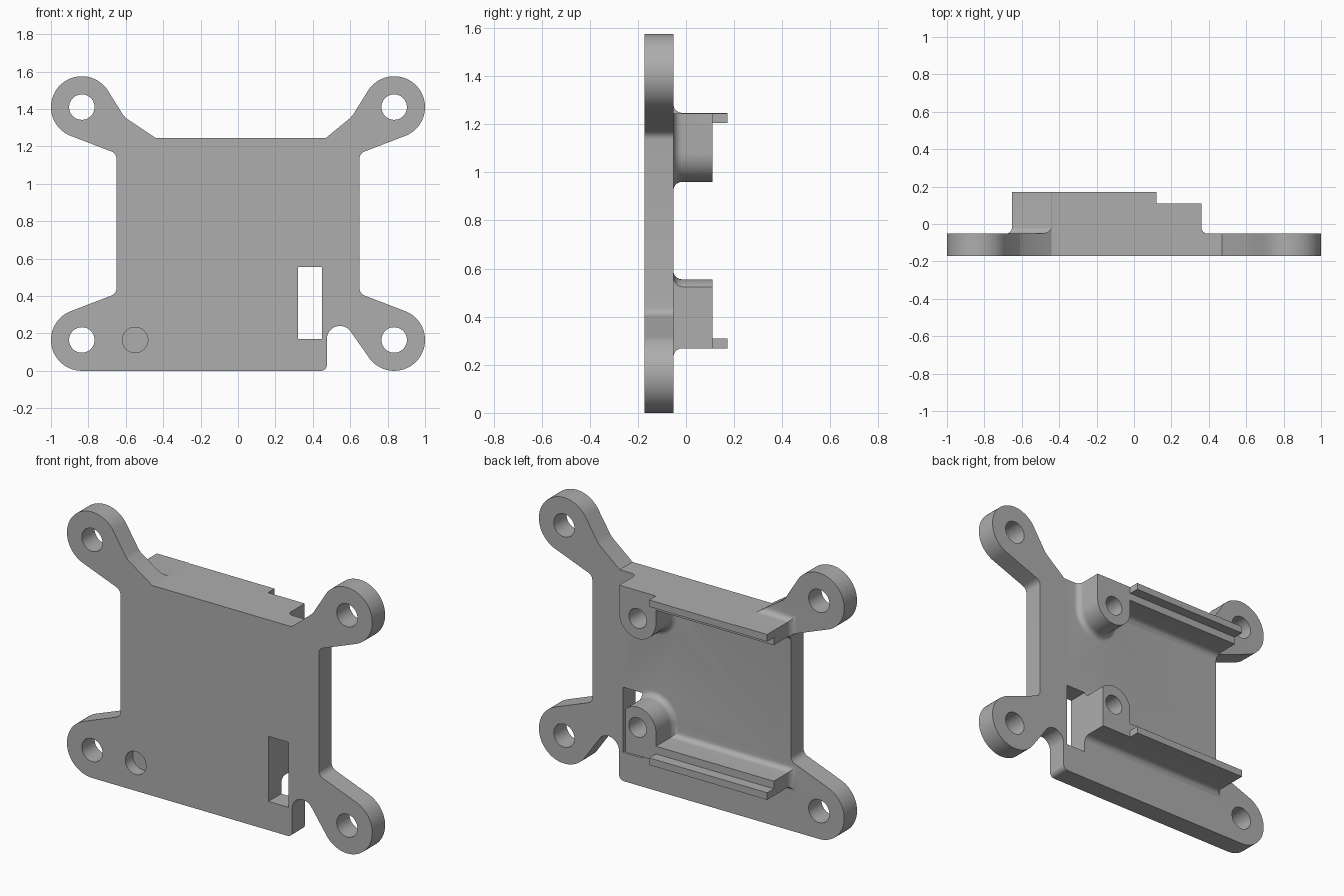
import bpy
import bmesh
from math import sin, cos, radians
from mathutils import Vector

if "Cube" in bpy.data.objects:
    bpy.data.objects.remove(bpy.data.objects["Cube"], do_unlink=True)

# Main dimensions
FRONT, PLATE_BACK, BOSS_BACK, LIP_BACK = -0.172, -0.052, 0.11, 0.172
EAR_X, EAR_LOW, EAR_HIGH, EAR_R, HOLE_R = 0.835, 0.165, 1.41, 0.165, 0.068
BOSS_X, BOSS_Z, BOSS_R = 0.24, 1.08, 0.12
MIRROR_Z = 1.515     # upper z + lower z of the two rails
FILLET = 0.035

grey = bpy.data.materials.new("plain grey")
grey.use_nodes = True
grey.diffuse_color = (0.42, 0.42, 0.42, 1)
grey.node_tree.nodes["Principled BSDF"].inputs["Base Color"].default_value = grey.diffuse_color


def arc(x, z, r, start, end, steps=24):
    angles = [radians(start + (end - start) * i / steps) for i in range(steps + 1)]
    return [(x + r * cos(a), z + r * sin(a)) for a in angles]


def flip_x(points):
    return [(-x, z) for x, z in reversed(points)]


def offset(loop, d):
    """Grow a counter-clockwise loop outwards by d with mitred corners."""
    pts = [Vector(p) for p in loop]
    out = []
    for i, p in enumerate(pts):
        a = (p - pts[i - 1]).normalized()
        b = (pts[(i + 1) % len(pts)] - p).normalized()
        na, nb = Vector((a.y, -a.x)), Vector((b.y, -b.x))
        out.append(p + (na + nb) * (d / (1 + na.dot(nb))))
    return out


def loft(name, levels):
    """Solid through matching x-z loops, each placed at its own y."""
    bm = bmesh.new()
    rings = [[bm.verts.new((x, y, z)) for x, z in loop] for y, loop in levels]
    for low, high in zip(rings, rings[1:]):
        for i in range(len(low)):
            bm.faces.new((low[i - 1], low[i], high[i], high[i - 1]))
    bm.faces.new(rings[0])
    bm.faces.new(rings[-1])
    bmesh.ops.recalc_face_normals(bm, faces=bm.faces)
    mesh = bpy.data.meshes.new(name)
    bm.to_mesh(mesh)
    bm.free()
    obj = bpy.data.objects.new(name, mesh)
    bpy.context.collection.objects.link(obj)
    mesh.materials.append(grey)
    return obj


def prism(name, loop, y0, y1):
    return loft(name, [(y0, loop), (y1, loop)])


def box(name, x0, x1, z0, z1, y0, y1):
    return prism(name, [(x0, z0), (x1, z0), (x1, z1), (x0, z1)], y0, y1)


def disc(name, x, z, r, y0, y1):
    return prism(name, arc(x, z, r, 0, 360, 48)[:-1], y0, y1)


def combine(target, tool, operation):
    bpy.context.view_layer.objects.active = target
    mod = target.modifiers.new("combine", 'BOOLEAN')
    mod.operation, mod.solver, mod.object = operation, 'EXACT', tool
    bpy.ops.object.modifier_apply(modifier=mod.name)
    bpy.data.objects.remove(tool, do_unlink=True)


# Plate outline with four ears, counter-clockwise from the bottom
right_side = (
    arc(EAR_X, EAR_LOW, EAR_R, 212, 431, 40)
    + arc(0.69, 0.44, 0.04, 251, 180, 6)
    + arc(0.69, 1.135, 0.04, 180, 109, 6)
    + arc(EAR_X, EAR_HIGH, EAR_R, -71, 148, 40)
    + [(0.617, 1.372), (0.6, 1.352)])
left_side = flip_x(
    arc(EAR_X, EAR_LOW, EAR_R, -90, 71, 32) + right_side[41:])
outline = (
    arc(0.445, 0.03, 0.03, 270, 360, 6)
    + arc(0.545, 0.17, 0.07, 180, 32, 16)
    + right_side + [(0.47, 1.245), (-0.44, 1.245)] + left_side)

# Mounting plate blank, later trimmed to the outline
plate = box("mounting_plate", -1.2, 1.2, -0.2, 1.8, FRONT, PLATE_BACK)

# Rails with rounded bosses, flared where they meet the plate
upper = [(-0.652, 1.247), (-0.652, 1.16), (BOSS_X - BOSS_R, 1.16)]
upper += arc(BOSS_X, BOSS_Z, BOSS_R, 180, 360)
upper += [(BOSS_X + BOSS_R, 1.247)]
lower = [(x, MIRROR_Z - z) for x, z in reversed(upper)]
for name, loop in (("upper_rail", upper), ("lower_rail", lower)):
    levels = [(PLATE_BACK - 0.05, offset(loop, FILLET))]
    for step in range(9):
        a = radians(90 * step / 8)
        levels.append((PLATE_BACK + FILLET * (1 - cos(a)),
                       offset(loop, FILLET * (1 - sin(a)))))
    levels.append((LIP_BACK, loop))
    combine(plate, loft(name, levels), 'UNION')

# Trim everything to the outline
combine(plate, prism("trim", outline, -0.4, 0.4), 'INTERSECT')

# Step down behind the thin lips, and across the bosses
cutters = [
    box("lip_step", -1, 1, MIRROR_Z - 1.205, 1.205, BOSS_BACK, 0.4),
    box("boss_step", BOSS_X - BOSS_R, 1, -0.1, 1.7, BOSS_BACK, 0.4),
    box("slot", 0.32, 0.45, 0.17, 0.555, -0.4, 0.4),
    disc("blind_hole", -0.55, EAR_LOW, HOLE_R, -0.4, FRONT + 0.07)]

# Ear holes go through, boss holes are blind
for x in (-EAR_X, EAR_X):
    for z in (EAR_LOW, EAR_HIGH):
        cutters.append(disc("ear_hole", x, z, HOLE_R, -0.4, 0.4))
for z in (BOSS_Z, MIRROR_Z - BOSS_Z):
    cutters.append(disc("boss_hole", BOSS_X, z, 0.058, -0.1, 0.4))
for cutter in cutters:
    combine(plate, cutter, 'DIFFERENCE')

# Smooth curves, sharp edges
bpy.ops.object.select_all(action='DESELECT')
plate.select_set(True)
bpy.context.view_layer.objects.active = plate
bpy.ops.object.shade_smooth_by_angle(angle=radians(30))
